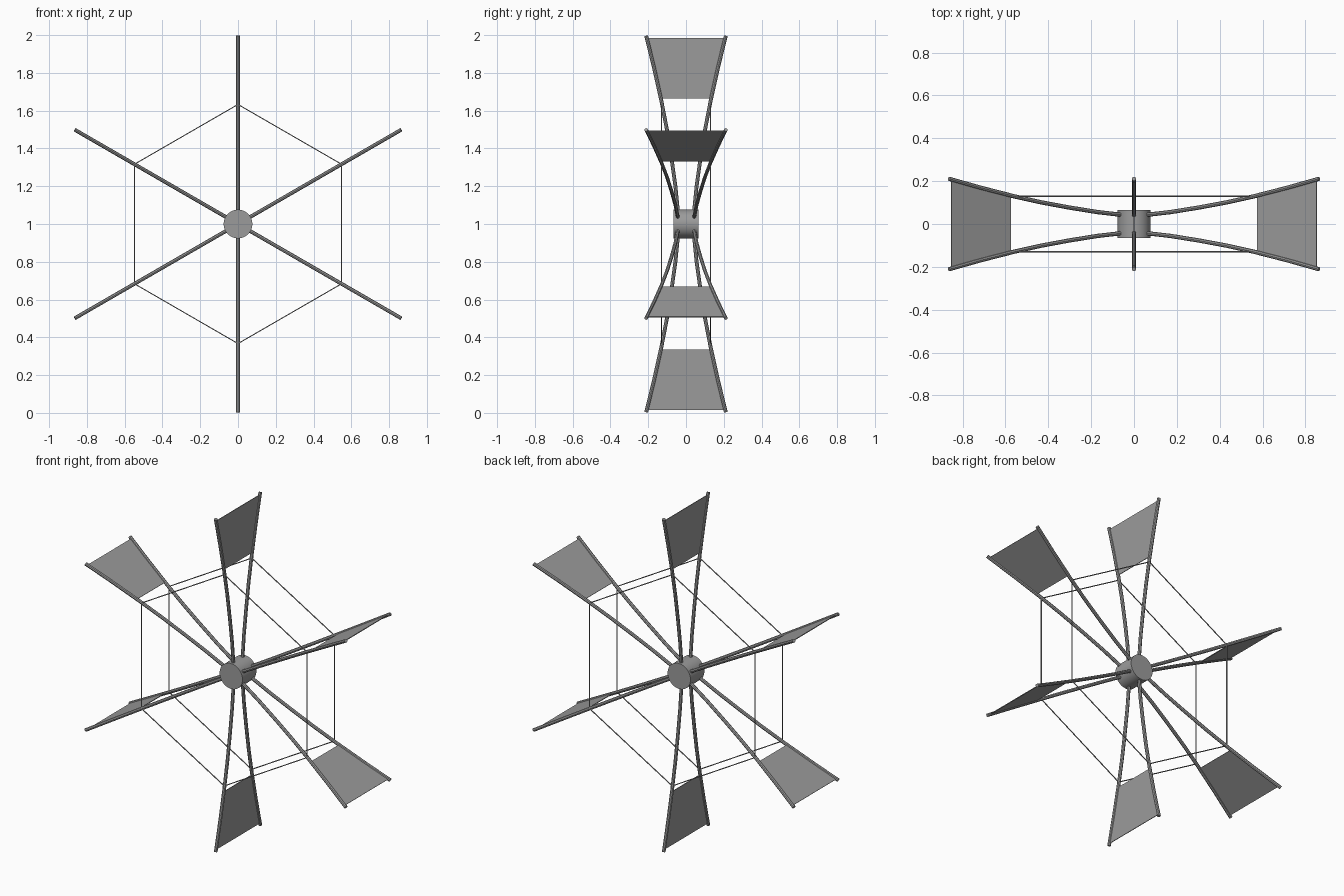
import bpy, bmesh, math
from mathutils import Vector

if "Cube" in bpy.data.objects:
    bpy.data.objects.remove(bpy.data.objects["Cube"])

CENTRE = Vector((0, 0, 1))
# spoke centreline: (radius from axle, offset from mid-plane)
SPOKE = [(0.03, 0.039), (0.08, 0.044), (0.2, 0.056), (0.35, 0.077),
         (0.5, 0.101), (0.65, 0.130), (0.83, 0.170), (0.997, 0.211)]
ANGLES = [math.radians(30 + 60 * i) for i in range(6)]

# dark grey for every part
GREY = bpy.data.materials.new("dark_grey")
GREY.diffuse_color = (0.33, 0.33, 0.33, 1)
GREY.use_nodes = True
GREY.node_tree.nodes["Principled BSDF"].inputs["Base Color"].default_value = GREY.diffuse_color


def polar(r, y, a):
    return CENTRE + Vector((r * math.cos(a), y, r * math.sin(a)))


def offset(r):
    for (r0, y0), (r1, y1) in zip(SPOKE, SPOKE[1:]):
        if r <= r1:
            return y0 + (y1 - y0) * (r - r0) / (r1 - r0)
    return SPOKE[-1][1]


def smooth(ob):
    bpy.ops.object.select_all(action='DESELECT')
    ob.select_set(True)
    bpy.context.view_layer.objects.active = ob
    bpy.ops.object.shade_smooth_by_angle(angle=math.radians(40))


def rod(name, pts, radius, closed=False, res=2):
    cu = bpy.data.curves.new(name, 'CURVE')
    cu.dimensions = '3D'
    cu.bevel_depth = radius
    cu.bevel_resolution = res
    cu.use_fill_caps = True
    cu.materials.append(GREY)
    sp = cu.splines.new('POLY')
    sp.points.add(len(pts) - 1)
    for p, co in zip(sp.points, pts):
        p.co = (*co, 1)
    sp.use_cyclic_u = closed
    ob = bpy.data.objects.new(name, cu)
    bpy.context.collection.objects.link(ob)
    bpy.ops.object.select_all(action='DESELECT')
    ob.select_set(True)
    bpy.context.view_layer.objects.active = ob
    bpy.ops.object.convert(target='MESH')
    smooth(bpy.context.object)


def paddle(a):
    # thin board spanning the two spokes
    bm = bmesh.new()
    t = Vector((-math.sin(a), 0, math.cos(a))) * 0.002
    rows = [0.665, 0.75, 0.83, 0.91, 0.985]
    rings = []
    for r in rows:
        p, q = polar(r, -offset(r), a), polar(r, offset(r), a)
        rings.append([bm.verts.new(v) for v in (p - t, q - t, q + t, p + t)])
    for lo, hi in zip(rings, rings[1:]):
        for k in range(4):
            n = (k + 1) % 4
            bm.faces.new((lo[k], lo[n], hi[n], hi[k]))
    bm.faces.new(rings[0])
    bm.faces.new(rings[-1])
    bmesh.ops.recalc_face_normals(bm, faces=bm.faces)
    me = bpy.data.meshes.new("paddle")
    bm.to_mesh(me)
    bm.free()
    me.materials.append(GREY)
    bpy.context.collection.objects.link(bpy.data.objects.new("paddle", me))


# hub
bpy.ops.mesh.primitive_cylinder_add(vertices=48, radius=0.076, depth=0.132,
                                    location=CENTRE, rotation=(math.pi / 2, 0, 0))
hub = bpy.context.object
hub.name = "hub"
hub.data.materials.append(GREY)
smooth(hub)

# spokes and paddles
for a in ANGLES:
    for side in (-1, 1):
        rod("spoke", [polar(r, side * y, a) for r, y in SPOKE], 0.01)
    paddle(a)

# hexagonal brace wires, front and back
for side in (-1, 1):
    rod("brace_wire", [polar(0.633, side * 0.13, a) for a in ANGLES], 0.0035, True, 1)
